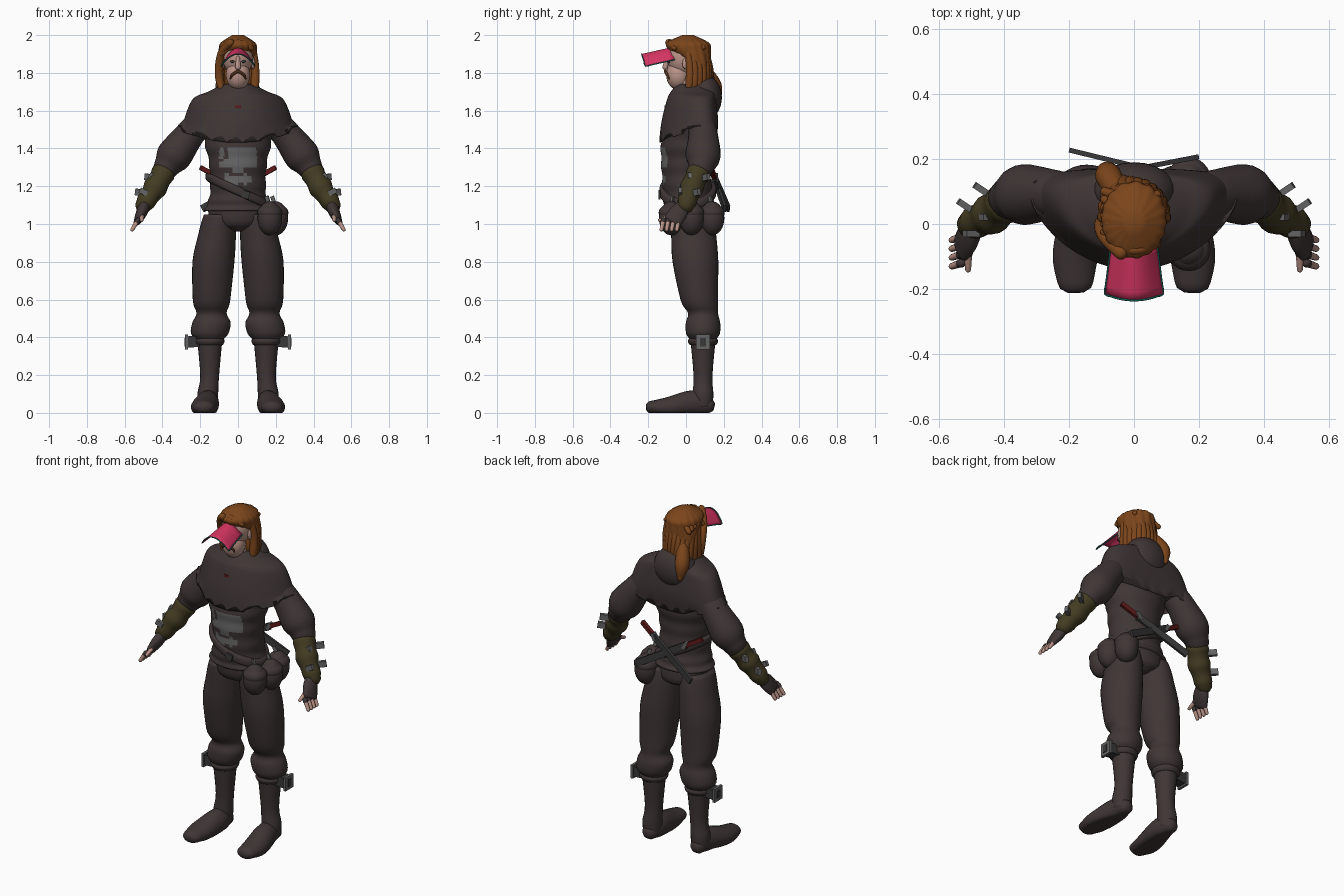
import bpy, bmesh, math, random
from mathutils import Vector, Matrix

if "Cube" in bpy.data.objects:
    bpy.data.objects.remove(bpy.data.objects["Cube"], do_unlink=True)


def material(name, *rgb):
    mat = bpy.data.materials.new(name)
    mat.use_nodes = True
    mat.diffuse_color = (*rgb, 1)
    mat.node_tree.nodes["Principled BSDF"].inputs["Base Color"].default_value = (*rgb, 1)
    return mat


cloth = material("dark brown cloth", .051, .036, .036)
ginger = material("ginger hair", .2, .06, .011)
brown = material("dark brown hair", .08, .03, .01)
skin = material("skin", .5, .3, .25)
pink = material("pink visor", .66, .035, .12)
teal = material("teal trim", .01, .17, .14)
olive = material("olive leather", .056, .044, .016)
grey = material("grey metal", .13, .13, .13)
dark = material("dark metal", .04, .04, .04)
red = material("dark red grip", .11, .01, .01)


def finish(name, bm, mat, smooth=True):
    bmesh.ops.recalc_face_normals(bm, faces=bm.faces)
    mesh = bpy.data.meshes.new(name)
    bm.to_mesh(mesh)
    bm.free()
    mesh.materials.append(mat)
    mesh.polygons.foreach_set("use_smooth", [smooth] * len(mesh.polygons))
    obj = bpy.data.objects.new(name, mesh)
    bpy.context.collection.objects.link(obj)
    return obj


def spline(points, steps):
    knots = [Vector(p if len(p) == 5 else (*p, p[3])) for p in points]
    knots = [knots[0]] + knots + [knots[-1]]
    path = []
    for a, b, c, d in zip(knots, knots[1:], knots[2:], knots[3:]):
        for i in range(steps):
            t = i / steps
            path.append(b + (c - a) * (t / 2) + (a * 2 - b * 5 + c * 4 - d) * (t * t / 2)
                        + (b * 3 - a - c * 3 + d) * (t ** 3 / 2))
    return path + [knots[-1]]


def dome(end, before):
    """Two shrinking rings that round off the end of a path."""
    outward = (Vector(end[:3]) - Vector(before[:3])).normalized()
    rings = []
    for t in (.5, .9):
        shrink = math.sqrt(1 - t * t)
        centre = Vector(end[:3]) + outward * min(end[3], end[4]) * t
        rings.append(Vector((*centre, end[3] * shrink, end[4] * shrink)))
    return rings


def tube(name, points, mat, sides=20, steps=4, level=False, ripple=0, warp=None, mirror=1):
    """Smooth loft through (x, y, z, width[, depth]); level keeps its rings horizontal."""
    path = spline(points, steps)
    for i, p in enumerate(path):
        p[3] *= 1 + ripple * math.sin(i)
        p[4] *= 1 + ripple * math.sin(i)
    if not level:
        path = dome(path[0], path[1])[::-1] + path + dome(path[-1], path[-2])
    bm, rings = bmesh.new(), []
    for i, p in enumerate(path):
        across, along = Vector((1, 0, 0)), Vector((0, 1, 0))
        if not level:
            ahead, behind = path[min(i + 1, len(path) - 1)], path[max(i - 1, 0)]
            tangent = (Vector(ahead[:3]) - Vector(behind[:3])).normalized()
            across = tangent.cross(Vector((0, 0, 1)) if abs(tangent.y) > .8 else along).normalized()
            along = tangent.cross(across)
        ring = []
        for j in range(sides):
            angle = math.tau * j / sides
            co = Vector(p[:3]) + across * math.cos(angle) * p[3] + along * math.sin(angle) * p[4]
            co = warp(co) if warp else co
            ring.append(bm.verts.new((co.x * mirror, co.y, co.z)))
        rings.append(ring)
    for low, high in zip(rings, rings[1:]):
        for j in range(sides):
            bm.faces.new((low[j], low[j - 1], high[j - 1], high[j]))
    bm.faces.new(rings[0])
    bm.faces.new(rings[-1])
    return finish(name, bm, mat)


def stack(name, rows, mat, **options):
    """Level loft on the centre line through (y, z, width, depth)."""
    return tube(name, [(0, *row) for row in rows], mat, level=True, **options)


def ball(name, centre, size, mat):
    bm = bmesh.new()
    bmesh.ops.create_uvsphere(bm, u_segments=24, v_segments=16, radius=1,
                              matrix=Matrix.Translation(centre) @ Matrix.Diagonal((*size, 1)))
    return finish(name, bm, mat)


def bar(name, start, end, tall, thick, mat):
    start, end = Vector(start), Vector(end)
    turn = (end - start).to_track_quat('X', 'Z').to_matrix().to_4x4()
    size = Matrix.Diagonal(((end - start).length, thick, tall, 1))
    bm = bmesh.new()
    bmesh.ops.create_cube(bm, size=1, matrix=Matrix.Translation((start + end) / 2) @ turn @ size)
    return finish(name, bm, mat, smooth=False)


# Tunic with a tattered grey front patch
tunic = stack("tunic", [(.02, 1.07, .18, .14), (.01, 1.15, .15, .13), (0, 1.3, .15, .13),
                        (.01, 1.45, .18, .14), (.03, 1.6, .2, .12)],
              cloth, sides=96, steps=10, ripple=.02)
tunic.data.materials.append(grey)
for face in tunic.data.polygons:
    spot = face.center
    random.seed(int(spot.x * 40 + 90) * 31 + int(spot.z * 40))
    reach = .1 if spot.z > 1.3 else .07
    inside = spot.y < -.05 and abs(spot.x) < reach and 1.21 < spot.z < 1.41
    if inside and random.random() < .7:
        face.material_index = 1
stack("hips", [(.04, .96, .03, .06), (.03, 1, .14, .12), (.02, 1.1, .16, .12)], cloth, sides=32)


# Shoulder cape with a notched hem, then collar and lowered hood
def cape_warp(co):
    hem = min(1, max(0, (1.52 - co.z) * 12))
    notch = int((math.atan2(co.y, co.x) + 4) * 4) % 2
    outer = (co.x / .3) ** 2
    return co + Vector((0, .075 * outer, hem * (.06 * outer + .025 * notch)))


def collar_warp(co):
    slit = max(0, 1 - abs(co.x) * 20) if co.y < 0 else 0
    return co + Vector((0, 0, co.y * .3 - slit * .04))


stack("cape", [(.04, 1.74, .08, .09), (.04, 1.7, .16, .12), (.03, 1.66, .24, .13),
               (.02, 1.54, .29, .15), (.01, 1.43, .32, .15)], cloth, sides=96, steps=7, warp=cape_warp)
stack("collar", [(.04, 1.65, .15, .12), (.03, 1.72, .1, .1), (.03, 1.71, .07, .08)],
      cloth, sides=40, warp=collar_warp)
ball("hood", (0, .1, 1.67), (.13, .09, .12), cloth)
bar("chest_clasp", (-.015, -.108, 1.615), (.015, -.108, 1.615), .025, .01, red)

# Head and face
stack("neck", [(.02, 1.62, .06, .06), (0, 1.8, .05, .05)], skin)
ball("skull", (0, -.01, 1.88), (.08, .09, .1), skin)
ball("jaw", (0, -.04, 1.79), (.064, .065, .08), skin)
tube("nose", [(0, -.1, 1.88, .01), (0, -.11, 1.83, .015)], skin)
for half in (1, -1):
    tube("moustache", [(0, -.11, 1.81, .008), (.03, -.1, 1.79, .008), (.04, -.09, 1.77, .004)], brown, mirror=half)
    ball("eye", (half * .03, -.09, 1.86), (.013, .01, .007), dark)
    ball("ear", (half * .08, 0, 1.85), (.01, .02, .03), skin)


# Hair: grooved shell, long locks round the back, swept strands on top
def groove(co):
    wave = 1 + .02 * math.sin(math.atan2(co.y, co.x) * 17 + co.z * 20)
    return Vector((co.x * wave, co.y * wave, co.z))


stack("hair", [(.01, 2, .03, .03), (.01, 1.96, .09, .11), (.02, 1.92, .1, .11), (.06, 1.85, .1, .07),
               (.06, 1.75, .09, .07), (.08, 1.68, .07, .05)], ginger, sides=80, warp=groove)
for i in range(14):
    angle = math.pi * i / 13
    x, y = .09 * math.cos(angle), .1 * math.sin(angle)
    tail = max(0, -x) * y * 5
    tube("hair_lock", [(x * .8, y * .8, 1.95, .02), (x, y + .02, 1.85, .02), (x, y + .02 + tail, 1.75, .023),
                       (x * .9, y + .01 + tail, 1.68, .015)], ginger)
tube("front_lock", [(-.04, -.09, 1.96, .02), (-.09, -.04, 1.9, .02), (-.1, 0, 1.78, .022), (-.08, -.02, 1.68, .01)],
     ginger)
tube("back_lock", [(-.05, .1, 1.82, .03), (-.08, .15, 1.73, .04), (-.08, .17, 1.65, .015)], ginger)
for i in range(7):
    y = i * .025 - .08
    top = 1.985 - abs(y) * .3
    tube("swept_strand", [(.07, y + .02, top - .03, .014), (0, y, top, .016), (-.09, y + .03, top - .06, .014)],
         ginger)


# Pink arched visor with teal trim
def visor_point(u, v):
    return Vector((u * (.07 + .02 * v), .02 * u * u - .08 - .155 * v, 1.935 - .035 * v - .065 * u * u))


bm = bmesh.new()
grid = [[bm.verts.new(visor_point(i / 10 - 1, j / 6)) for i in range(21)] for j in range(7)]
for near, far in zip(grid, grid[1:]):
    for i in range(20):
        bm.faces.new((near[i], near[i + 1], far[i + 1], far[i]))
visor = finish("visor", bm, pink)
visor.modifiers.new("thickness", "SOLIDIFY").thickness = .004
flank = [i / 5 for i in range(5)]
rim = [(-1, v) for v in flank] + [(i / 5 - 1, 1) for i in range(11)] + [(1, v) for v in reversed(flank)]
tube("visor_trim", [(*visor_point(u, v), .003) for u, v in rim], teal, sides=8, steps=2)

# Limbs and gear, built for each side
for side, s in (("left", 1), ("right", -1)):
    def limb(part, points, mat, **options):
        return tube(side + "_" + part, points, mat, mirror=s, **options)

    def strut(part, start, end, tall, thick, mat):
        flip = Vector((s, 1, 1))
        return bar(side + "_" + part, Vector(start) * flip, Vector(end) * flip, tall, thick, mat)

    limb("trouser", [(.1, .03, 1.05, .08, .11), (.11, .04, .95, .1, .12), (.13, .05, .8, .11, .12),
                     (.14, .07, .6, .1), (.14, .09, .53, .08), (.14, .09, .48, .1, .09),
                     (.15, .09, .42, .1, .09), (.15, .09, .38, .06)], cloth, sides=32, level=True, ripple=.01)
    limb("boot", [(.15, .09, .42, .07), (.15, .09, .2, .05), (.16, .09, .1, .055), (.16, .09, .03, .05)],
         cloth, level=True)
    limb("foot", [(.16, .11, .04, .045), (.16, .04, .05, .06, .07), (.18, -.09, .03, .07, .055),
                  (.18, -.18, .03, .055, .035)],
         cloth, warp=lambda co: Vector((co.x, co.y, max(co.z, 0))))
    limb("sleeve", [(.19, .07, 1.55, .06), (.25, .09, 1.48, .08), (.34, .09, 1.36, .09), (.38, .08, 1.3, .07)],
         cloth, ripple=.04)
    limb("bracer", [(.39, .07, 1.28, .06), (.44, .03, 1.19, .06), (.5, 0, 1.1, .045)], olive, steps=8, ripple=.06)
    limb("glove", [(.49, 0, 1.11, .03), (.51, -.04, 1.06, .03, .05), (.53, -.07, 1.02, .02, .05)], cloth)
    limb("thumb_cover", [(.51, -.05, 1.06, .02), (.51, -.09, 1.04, .015)], cloth)
    limb("thumb_tip", [(.51, -.09, 1.04, .013), (.51, -.14, 1.02, .009)], skin)
    for i in range(4):
        root = Vector((.53, i * .027 - .12, 1.02))
        tip = root + Vector((.03, -.01, -.05))
        knuckle = root.lerp(tip, .2)
        limb("finger_cover", [(*root, .014), (*knuckle, .013)], cloth, sides=10)
        limb("fingertip", [(*knuckle, .012), (*tip, .01)], skin, sides=10)
    # Bracer blades
    for i in range(2):
        place = Vector((.43, .08, 1.24)) + i * Vector((.05, -.05, -.08))
        strut("bracer_blade", place, place + Vector((.06, .04, .01)), .035, .02, grey)
        strut("bracer_stud", place - Vector((0, .06, 0)), place + Vector((.04, -.06, .02)), .03, .02, grey)
    # Knee straps and buckles
    limb("knee_strap", [(.15, .09, .36, .07), (.15, .09, .38, .08), (.15, .09, .4, .07)], cloth, level=True)
    strut("knee_buckle", (.2, .09, .38), (.27, .09, .375), .06, .06, dark)
    strut("buckle_frame", (.265, .09, .375), (.28, .09, .375), .08, .075, grey)
    strut("buckle_plate", (.28, .09, .375), (.284, .09, .375), .045, .03, dark)
    # Crossed short swords behind the waist
    grip, tip = Vector((.2, .13, 1.3)), Vector((-.19, .215 + s * .01, 1.08))
    guard = grip.lerp(tip, .25)
    lift = Vector((.01, 0, .02))
    strut("sword_grip", grip, guard, .025, .02, red)
    strut("sword_blade", guard, tip, .04, .015, dark)
    strut("sword_guard", guard - lift, guard + lift, .02, .03, grey)

# Slanted belt and pouches round the left hip
stack("belt", [(.01, 1.15, .15, .14), (.01, 1.16, .17, .15), (.01, 1.19, .17, .15), (.01, 1.2, .15, .14)],
      cloth, sides=40, warp=lambda co: co - Vector((0, 0, co.x * .45)))
bar("belt_buckle", (.02, -.14, 1.16), (.06, -.14, 1.15), .04, .01, dark)
for i in range(3):
    angle = i * .57 - .57
    hip = Vector((.2 * math.cos(angle), .03 + .2 * math.sin(angle), 1.03))
    ball("pouch", hip, (.065, .065, .09), cloth)
    ball("pouch_flap", hip + Vector((0, 0, .03)), (.067, .067, .045), cloth)
    bar("pouch_strap", hip + Vector((0, 0, .06)), hip * .9 + Vector((0, 0, .22)), .02, .01, grey)
